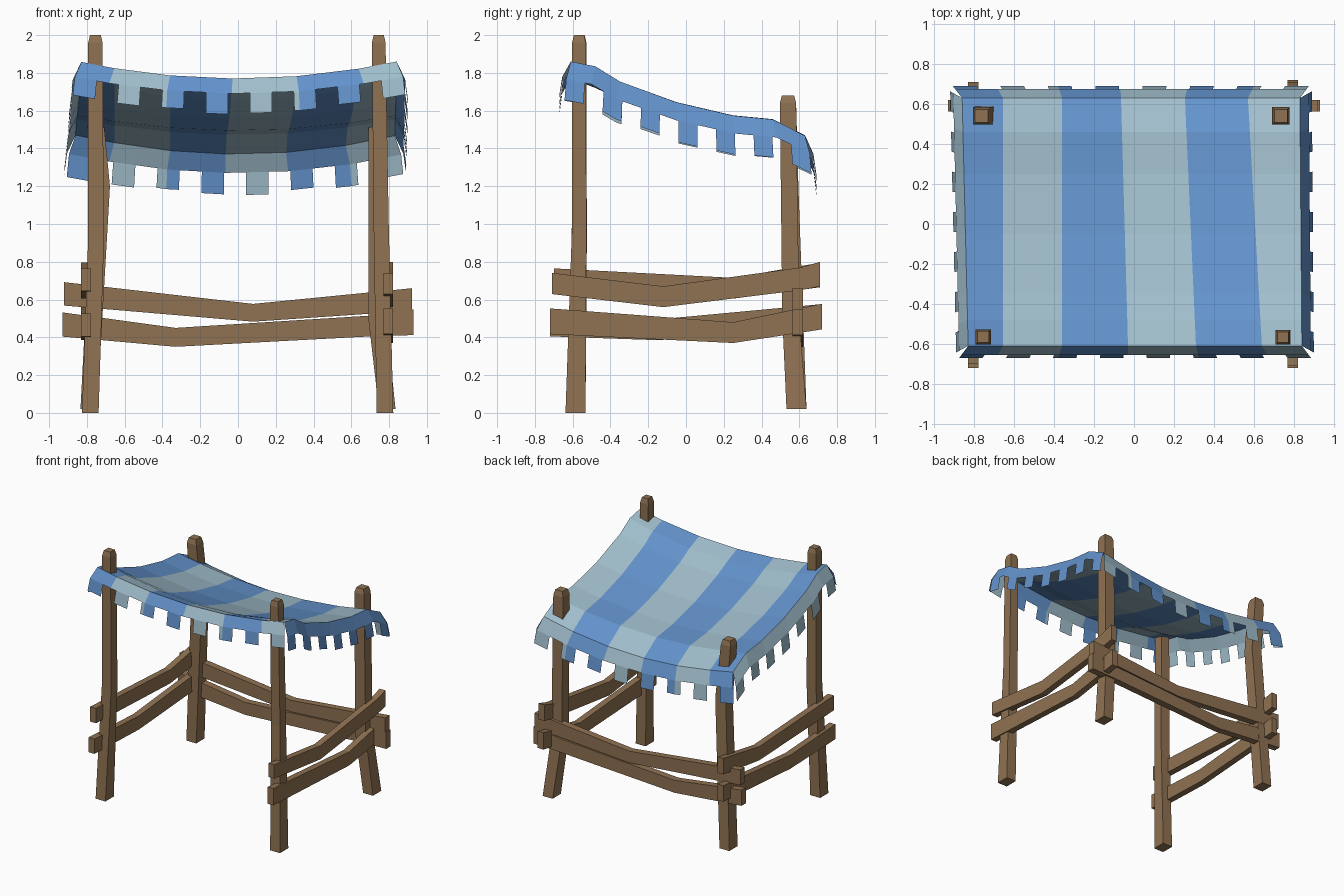
import bpy, random

if "Cube" in bpy.data.objects:
    bpy.data.objects.remove(bpy.data.objects["Cube"])
random.seed(4)

def material(name, rgb):
    m = bpy.data.materials.new(name)
    m.diffuse_color = (*rgb, 1)
    m.use_nodes = True
    m.node_tree.nodes["Principled BSDF"].inputs["Base Color"].default_value = m.diffuse_color
    return m

wood = material("brown wood", (.275, .168, .085))
blue = material("blue cloth", (.125, .29, .60))
pale = material("pale cloth", (.35, .51, .60))

def make(name, verts, faces, mats, idx=None):
    me = bpy.data.meshes.new(name)
    me.from_pydata(verts, [], faces)
    for m in mats:
        me.materials.append(m)
    if idx:
        for p, i in zip(me.polygons, idx):
            p.material_index = i
    ob = bpy.data.objects.new(name, me)
    bpy.context.collection.objects.link(ob)
    return ob

def beam(name, axis, stations):
    """Square section lofted through stations (x, y, z, half_a, half_b)."""
    a, b = [i for i in range(3) if i != axis]
    verts, faces = [], []
    for s in stations:
        for sa, sb in ((-1, -1), (1, -1), (1, 1), (-1, 1)):
            p = list(s[:3])
            p[a] += sa * s[3]
            p[b] += sb * s[4]
            verts.append(p)
    for k in range(len(stations) - 1):
        for j in range(4):
            q = (j + 1) % 4
            faces.append((4*k + j, 4*k + q, 4*k + 4 + q, 4*k + 4 + j))
    n = len(verts)
    faces += [(3, 2, 1, 0), (n - 4, n - 3, n - 2, n - 1)]
    if axis == 1:
        faces = [f[::-1] for f in faces]
    make(name, verts, faces, [wood])

# Crooked posts with chamfered tops: bottom, middle, top
def post(name, bottom, mid, top, w):
    x, y, z = top
    beam(name, 2, [(*bottom, .044, .053), (*mid, w + .004, w + .002), (x, y, z - .04, w, w),
                   (x, y, z, w * .75, w * .75)])

post("front_left_post", (-.782, -.585, 0), (-.752, -.565, .9), (-.755, -.565, 2.0), .038)
post("front_right_post", (.778, -.585, 0), (.758, -.565, 1.0), (.745, -.567, 2.0), .036)
post("back_left_post", (-.79, .585, .02), (-.725, .55, 1.2), (-.763, .54, 1.68), .043)
post("back_right_post", (.79, .585, .02), (.737, .555, .5), (.735, .54, 1.68), .043)

# Bent rails: two on each side, two at the back
def rail(name, axis, off, pts):
    st = []
    for c, z, h in pts:
        st.append((off, c, z, .026, h) if axis == 1 else (c, off, z, .028, h))
    beam(name, axis, st)

rail("right_upper_rail", 1, .795, [(-.71, .685, .056), (-.12, .615, .055), (.61, .71, .06), (.71, .735, .065)])
rail("right_lower_rail", 1, .795, [(-.72, .485, .068), (.25, .425, .055), (.72, .51, .068)])
rail("left_upper_rail", 1, -.805, [(-.70, .705, .06), (.25, .66, .055), (.71, .73, .065)])
rail("left_lower_rail", 1, -.805, [(-.72, .465, .06), (-.15, .44, .055), (.71, .51, .065)])
rail("back_upper_rail", 0, .592, [(-.92, .63, .062), (.08, .53, .047), (.92, .60, .06)])
rail("back_lower_rail", 0, .592, [(-.93, .468, .064), (-.33, .40, .05), (.70, .46, .055), (.93, .48, .068)])

# Sagging awning: rows (y, edge height, centre height), stripe borders front and back
rows = [(-.61, 1.86, 1.77), (-.48, 1.835, 1.72), (-.35, 1.755, 1.66), (-.05, 1.645, 1.56),
        (.25, 1.575, 1.495), (.46, 1.555, 1.472), (.63, 1.47, 1.37)]
front_x = [-.83, -.655, -.36, -.03, .31, .64, .84]
back_x = [-.86, -.655, -.36, -.065, .255, .57, .83]

def cloth_z(x, row):
    return row[1] - (row[1] - row[2]) * max(0, 1 - (x / .84) ** 2)

verts, faces, idx = [], [], []
for r in rows:
    t = (r[0] + .61) / 1.24
    for f, b in zip(front_x, back_x):
        x = f + (b - f) * t
        verts.append((x, r[0], cloth_z(x, r)))
for j in range(len(rows) - 1):
    for i in range(6):
        k = j * 7 + i
        faces.append((k, k + 1, k + 8, k + 7))
        idx.append(i % 2)
make("striped_awning", verts, faces, [blue, pale], idx)
grid = verts

# Hanging fringe with square tabs along each cloth edge
def fringe(name, edge, axis, out, tabs, colour, band, tab, flip):
    def on_edge(c):
        for p, q in zip(edge, edge[1:]):
            if c <= q[axis] + 1e-6:
                t = (c - p[axis]) / (q[axis] - p[axis])
                return [p[k] + (q[k] - p[k]) * t for k in range(3)]
        return list(edge[-1])
    def drop(c, d, spread):
        p = on_edge(c)
        p[1 - axis] += out * spread
        p[axis] *= 1 + spread * .9
        p[2] -= d
        return p
    lo, hi = edge[0][axis], edge[-1][axis]
    n = 2 * tabs - 1
    cuts = [lo + (hi - lo) * k / n for k in range(n + 1)]
    allc = sorted(cuts + [p[axis] for p in edge[1:-1]])
    v, f, ix = [], [], []
    def quad(pts, m):
        f.append(tuple(range(len(v), len(v) + 4))[::-1 if flip else 1])
        v.extend(pts)
        ix.append(m)
    lengths = [random.uniform(.9, 1.12) for _ in range(n)]
    for a, b in zip(allc, allc[1:]):
        if b - a < 1e-4:
            continue
        mid = (a + b) / 2
        m = colour if colour is not None else sum(mid > p[axis] for p in edge[1:-1]) % 2
        quad([drop(a, band, .045), drop(b, band, .045), on_edge(b), on_edge(a)], m)
        seg = min(n - 1, int((mid - lo) / (hi - lo) * n))
        if seg % 2 == 0:
            d = band + tab * lengths[seg]
            quad([drop(a, d, .06), drop(b, d, .06), drop(b, band, .045), drop(a, band, .045)], m)
    make(name, v, f, [blue, pale], ix)

fringe("front_fringe", grid[:7], 0, -1, 8, None, .08, .10, False)
fringe("back_fringe", grid[-7:], 0, 1, 8, None, .10, .11, True)
fringe("left_fringe", grid[::7], 1, -1, 7, 1, .095, .11, True)
fringe("right_fringe", grid[6::7], 1, 1, 7, 0, .095, .11, False)
